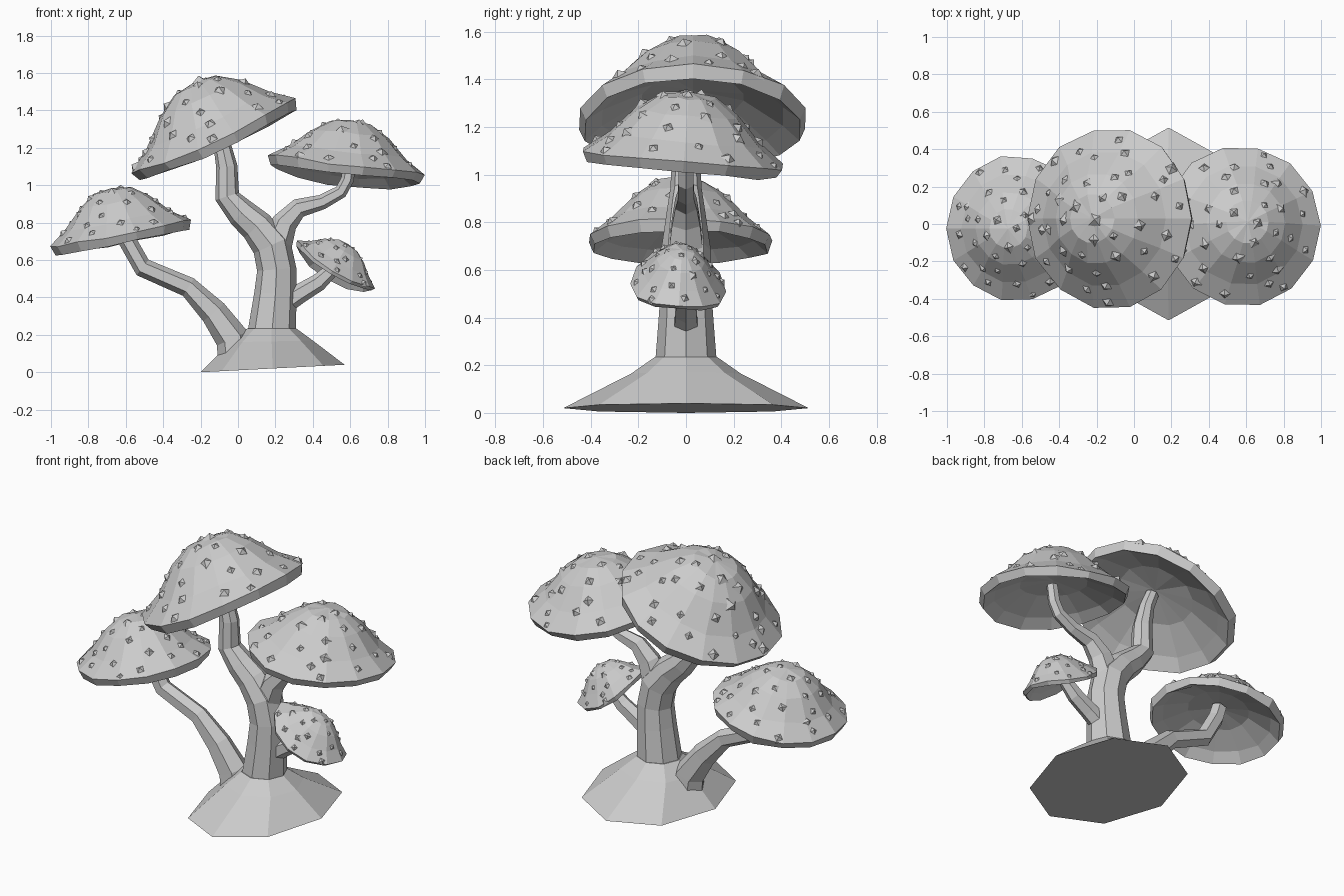
import bpy, bmesh, random
from math import sin, cos, pi, radians, sqrt
from mathutils import Vector, Matrix
from mathutils.bvhtree import BVHTree

random.seed(4)
old = bpy.data.objects.get("Cube")
if old:
    bpy.data.objects.remove(old)

grey = bpy.data.materials.new("light_grey")
grey.use_nodes = True
colour = (0.6, 0.6, 0.6, 1)
grey.diffuse_color = colour
grey.node_tree.nodes["Principled BSDF"].inputs["Base Color"].default_value = colour


def finish(bm, name, matrix=None):
    """Turn a bmesh into a flat shaded object."""
    bmesh.ops.recalc_face_normals(bm, faces=bm.faces)
    if matrix:
        bm.transform(matrix)
    mesh = bpy.data.meshes.new(name)
    bm.to_mesh(mesh)
    bm.free()
    mesh.materials.append(grey)
    obj = bpy.data.objects.new(name, mesh)
    bpy.context.collection.objects.link(obj)


def bridge(bm, lower, upper):
    n = len(lower)
    for i in range(n):
        j = (i + 1) % n
        bm.faces.new((lower[i], lower[j], upper[j], upper[i]))


def tube(name, path, sides):
    """Faceted limb through (x, z, radius) stations in the y = 0 plane."""
    bm = bmesh.new()
    pts = [Vector((x, 0, z)) for x, z, r in path]
    rings = []
    for i, p in enumerate(pts):
        along = (pts[min(i + 1, len(pts) - 1)] - pts[max(i - 1, 0)]).normalized()
        across = Vector((along.z, 0, -along.x))
        r = path[i][2]
        rings.append([bm.verts.new(p + r * (cos(a) * across + sin(a) * Vector((0, 1, 0))))
                      for a in (2 * pi * k / sides for k in range(sides))])
    for lower, upper in zip(rings, rings[1:]):
        bridge(bm, lower, upper)
    bm.faces.new(rings[0])
    bm.faces.new(rings[-1])
    finish(bm, name)


# Flared octagonal foot with a slightly sloping underside
bm = bmesh.new()
foot_rings = []
for cx, rx, ry, z, slope in ((0.185, 0.385, 0.515, 0.02, 0.052),
                             (0.18, 0.22, 0.23, 0.165, 0.02),
                             (0.18, 0.13, 0.13, 0.235, 0)):
    foot_rings.append([bm.verts.new((cx + rx * cos(k * pi / 4), ry * sin(k * pi / 4),
                                     z + slope * rx * cos(k * pi / 4)))
                       for k in range(8)])
for lower, upper in zip(foot_rings, foot_rings[1:]):
    bridge(bm, lower, upper)
bm.faces.new(foot_rings[0])
bm.faces.new(foot_rings[-1])
finish(bm, "foot")

# Trunk and limbs
tube("trunk", [(0.18, 0.2, 0.13), (0.2, 0.42, 0.113), (0.207, 0.55, 0.105),
               (0.18, 0.68, 0.105), (0.1, 0.78, 0.09), (0.02, 0.85, 0.08),
               (-0.058, 0.94, 0.066), (-0.06, 1.1, 0.057), (-0.09, 1.24, 0.045),
               (-0.13, 1.34, 0.04)], 8)
tube("left_limb", [(0.19, 0.64, 0.09), (0.25, 0.8, 0.068), (0.325, 0.878, 0.052),
                   (0.45, 0.91, 0.04), (0.55, 0.965, 0.036), (0.585, 1.03, 0.035),
                   (0.6, 1.13, 0.033)], 6)
tube("right_limb", [(-0.01, 0.06, 0.1), (-0.03, 0.18, 0.09), (-0.13, 0.32, 0.073),
                    (-0.265, 0.455, 0.055), (-0.51, 0.56, 0.052),
                    (-0.595, 0.71, 0.048), (-0.62, 0.79, 0.046)], 6)
tube("small_limb", [(0.22, 0.35, 0.06), (0.33, 0.42, 0.052), (0.43, 0.48, 0.047),
                    (0.5, 0.545, 0.038), (0.53, 0.6, 0.03)], 6)

# Cap sections as (radius, height) fractions: crown to lip, then inner band and ceiling
SECTION = [(0.27, 0.93), (0.5, 0.7), (0.75, 0.32), (1, 0.05),
           (0.95, -0.13), (0.8, 0.02), (0.45, 0.24)]


def cap(name, centre, radii, height, roll, pitch, droop, shift, sides, spots, spot_size):
    """Sombrero shaped cap with a hollow underside and scattered pyramids."""
    rx, ry = radii
    matrix = (Matrix.Translation(centre) @ Matrix.Rotation(-radians(roll), 4, "Y")
              @ Matrix.Rotation(radians(pitch), 4, "X"))
    bm = bmesh.new()
    wobble = [random.uniform(-0.02, 0.02) for k in range(sides)]
    rings = []
    for r, h in SECTION:
        ring = []
        for k in range(sides):
            a = 2 * pi * k / sides
            s = r * (1 + wobble[k] * sin(a) ** 2)
            sag = droop * (r * sin(a)) ** 2
            ring.append(bm.verts.new((s * rx * cos(a) + shift * (1 - r), s * ry * sin(a),
                                      h * height - sag + random.uniform(-0.015, 0.015) * rx)))
        rings.append(ring)
    for upper, lower in zip(rings, rings[1:]):
        bridge(bm, upper, lower)
    for ring, h in ((rings[0], 1), (rings[-1], 0.3)):
        tip = bm.verts.new((shift, 0, h * height))
        for k in range(sides):
            bm.faces.new((ring[k], ring[(k + 1) % sides], tip))
    bmesh.ops.recalc_face_normals(bm, faces=bm.faces)
    tree = BVHTree.FromBMesh(bm)

    # Pyramids sit on the outer surface in a jittered spiral
    warts = bmesh.new()
    for i in range(spots):
        a = 2.4 * i + random.uniform(-0.25, 0.25)
        r = min(0.93, 0.96 * sqrt((i + 0.6) / spots))
        hit, normal, _, _ = tree.ray_cast(Vector((r * rx * cos(a), r * ry * sin(a), 2)),
                                          Vector((0, 0, -1)))
        if hit is None:
            continue
        size = spot_size * random.uniform(0.75, 1.15)
        place = (Matrix.Translation(hit + normal * size * 0.15)
                 @ normal.to_track_quat("Z", "Y").to_matrix().to_4x4()
                 @ Matrix.Rotation(random.uniform(0, pi), 4, "Z"))
        bmesh.ops.create_cone(warts, cap_ends=True, segments=4, radius1=size,
                              radius2=0, depth=size * 0.7, matrix=place)
    finish(bm, name, matrix)
    finish(warts, name + "_spots", matrix)


cap("top_cap", (-0.125, 0.03, 1.25), (0.483, 0.49), 0.32, 24.7, 0, 0.03, 0.04, 14, 40, 0.043)
cap("left_cap", (0.577, -0.01, 1.09), (0.423, 0.43), 0.26, -7, -5, 0.035, 0, 14, 34, 0.038)
cap("right_cap", (-0.625, -0.025, 0.73), (0.383, 0.392), 0.26, 11, 0, 0.01, 0, 14, 38, 0.033)
cap("small_cap", (0.52, -0.03, 0.57), (0.245, 0.203), 0.135, -31, -5, 0.06, 0, 12, 28, 0.025)
